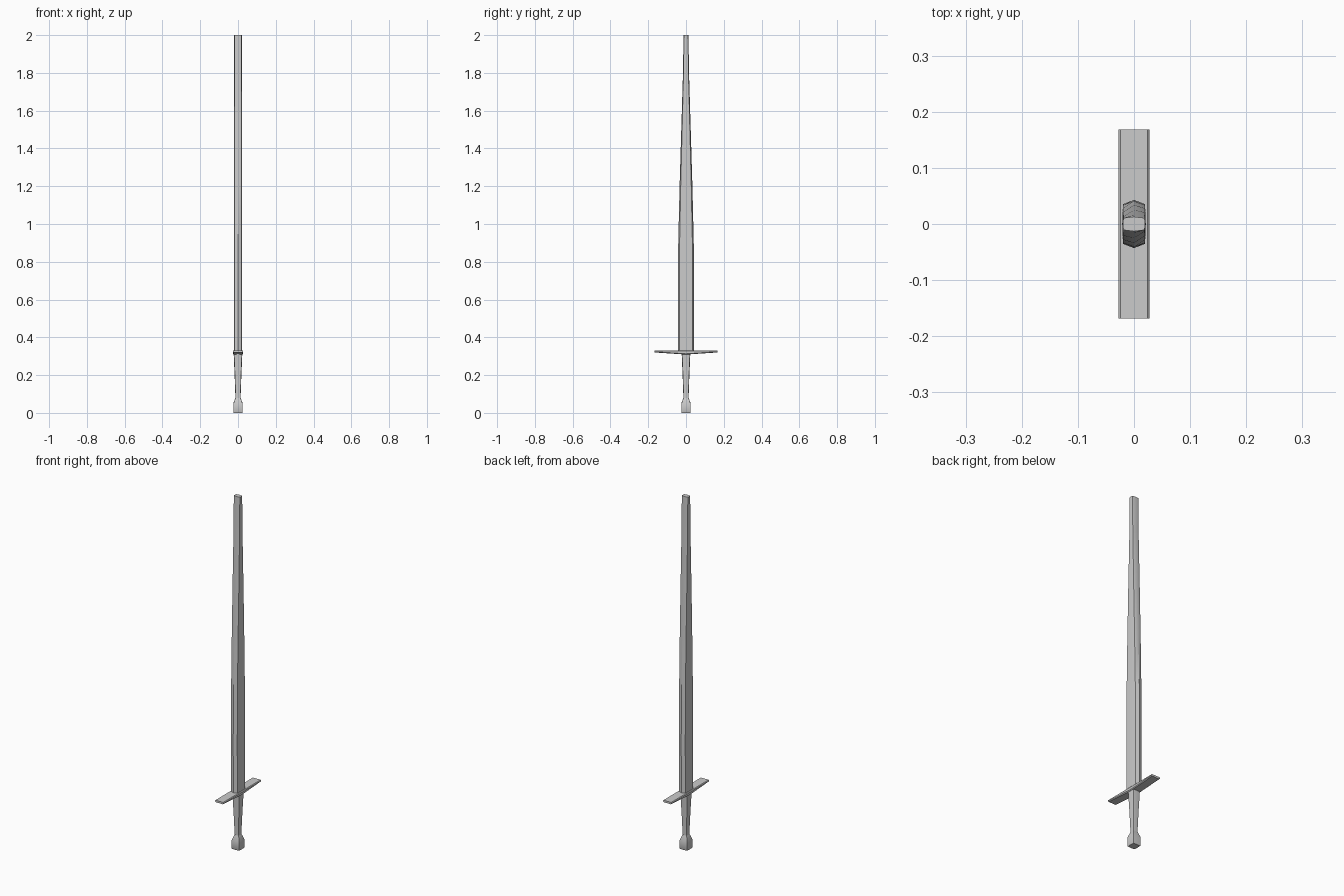
import bpy, bmesh, math

if "Cube" in bpy.data.objects:
    bpy.data.objects.remove(bpy.data.objects["Cube"])


def ring(a, b, ca, cb):
    # eight-sided section: mid points at a, b and corners at ca, cb
    return [(a, 0), (ca, cb), (0, b), (-ca, cb), (-a, 0), (-ca, -cb), (0, -b), (ca, -cb)]


def finish(bm, name, angle=35):
    bmesh.ops.recalc_face_normals(bm, faces=bm.faces)
    me = bpy.data.meshes.new(name)
    bm.to_mesh(me)
    bm.free()
    ob = bpy.data.objects.new(name, me)
    bpy.context.collection.objects.link(ob)
    bpy.ops.object.select_all(action='DESELECT')
    ob.select_set(True)
    bpy.context.view_layer.objects.active = ob
    bpy.ops.object.shade_smooth_by_angle(angle=math.radians(angle))
    return ob


def loft(name, sections, kx, ky):
    # sections: (z, half x, half y); kx, ky pull the corners in
    bm = bmesh.new()
    rings = [[bm.verts.new((x, y, z)) for x, y in ring(a, b, a * kx, b * ky)]
             for z, a, b in sections]
    for lo, hi in zip(rings, rings[1:]):
        for i in range(8):
            j = (i + 1) % 8
            bm.faces.new((lo[i], lo[j], hi[j], hi[i]))
    bm.faces.new(rings[0])
    bm.faces.new(rings[-1])
    return finish(bm, name)


# tapering blade with a blunt tip
loft("blade", [(0.325, 0.021, 0.041), (0.6, 0.021, 0.043), (0.9, 0.021, 0.041),
               (1.2, 0.021, 0.034), (1.5, 0.021, 0.025), (1.8, 0.02, 0.016),
               (2.0, 0.02, 0.013)], 0.94, 0.82)

# grip narrowing towards the pommel
loft("grip", [(0.06, 0.014, 0.014), (0.09, 0.014, 0.014), (0.2, 0.018, 0.018),
              (0.315, 0.023, 0.023)], 0.9, 0.9)

# squared pommel with a sloped shoulder
loft("pommel", [(0.0, 0.023, 0.023), (0.004, 0.025, 0.025), (0.05, 0.025, 0.025),
                (0.08, 0.014, 0.014)], 0.94, 0.94)

# crossguard: flat on top, thinner at the ends
bm = bmesh.new()
cuts = []
for y, bottom in [(-0.168, 0.320), (0, 0.309), (0.168, 0.320)]:
    cuts.append([bm.verts.new((x, y, z)) for x, z in
                 [(-0.023, bottom), (0.023, bottom), (0.0275, bottom + 0.004),
                  (0.0275, 0.327), (0.024, 0.331), (-0.024, 0.331),
                  (-0.0275, 0.327), (-0.0275, bottom + 0.004)]])
for p, q in zip(cuts, cuts[1:]):
    for i in range(8):
        j = (i + 1) % 8
        bm.faces.new((p[i], p[j], q[j], q[i]))
bm.faces.new(cuts[0])
bm.faces.new(cuts[-1])
finish(bm, "crossguard")
